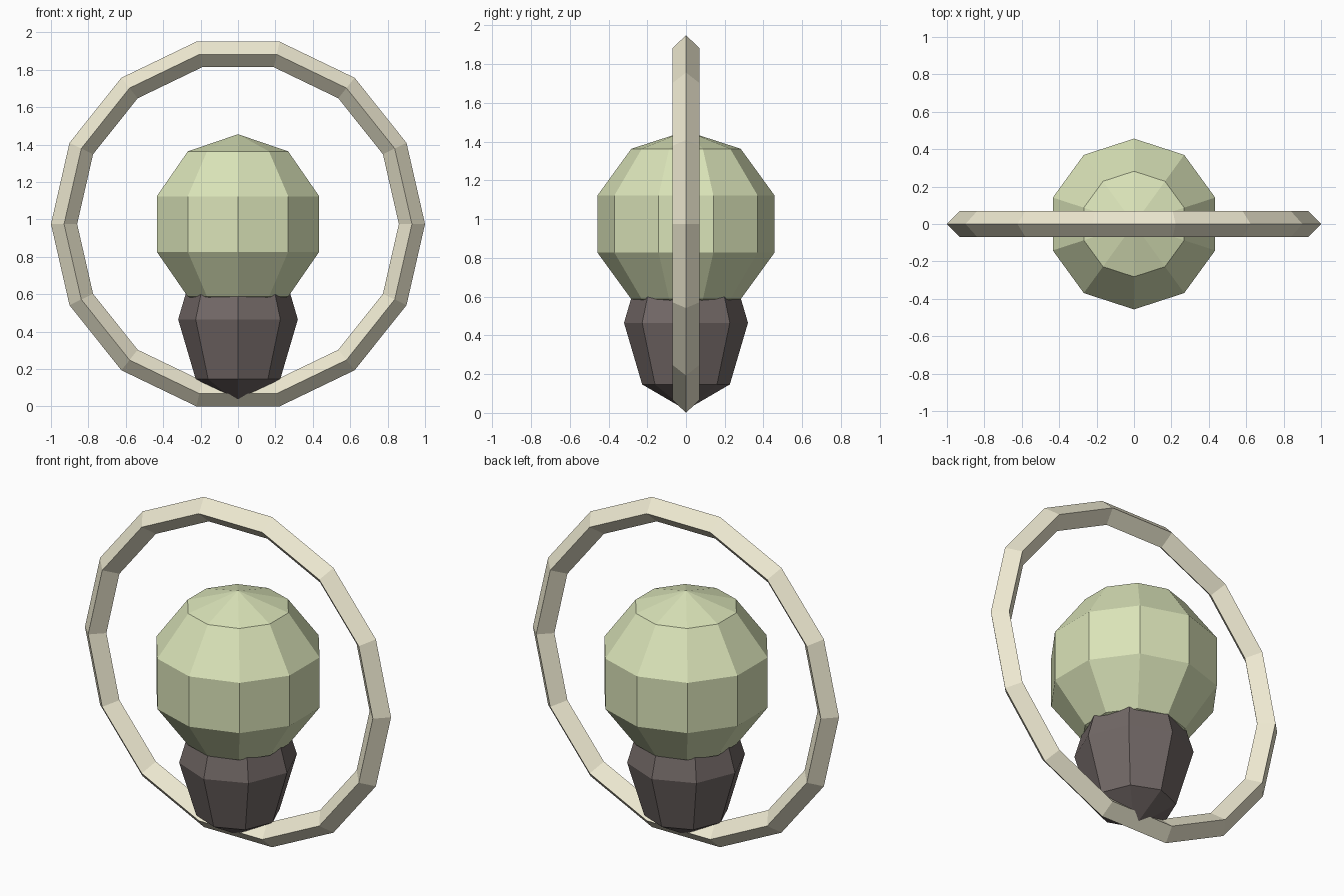
import bpy
from math import pi, cos

if "Cube" in bpy.data.objects:
    bpy.data.objects.remove(bpy.data.objects["Cube"])

RING_R, RING_T = 0.93, 0.07
CENTRE_Z = (RING_R + RING_T) * cos(pi / 14)   # ring rests on a flat side


def finish(name, colour):
    ob = bpy.context.object
    ob.name = name
    mat = bpy.data.materials.new(name + "_colour")
    mat.diffuse_color = (*colour, 1)
    mat.use_nodes = True
    mat.node_tree.nodes["Principled BSDF"].inputs["Base Color"].default_value = mat.diffuse_color
    ob.data.materials.append(mat)
    bpy.ops.object.shade_flat()
    return ob


def ball(name, sides, rings, radius, half_height, z, colour):
    bpy.ops.mesh.primitive_uv_sphere_add(segments=sides, ring_count=rings,
                                         radius=1, location=(0, 0, z))
    ob = finish(name, colour)
    ob.scale = (radius, radius, half_height)
    bpy.ops.object.transform_apply(location=False, rotation=False, scale=True)
    return ob


# Upright hoop with a diamond cross-section
bpy.ops.mesh.primitive_torus_add(major_segments=14, minor_segments=4,
                                 major_radius=RING_R, minor_radius=RING_T,
                                 location=(0, 0, CENTRE_Z), rotation=(pi / 2, 0, 0))
finish("hoop", (0.86, 0.82, 0.64))

# Round bulb in the middle of the hoop
ball("bulb", 10, 5, 0.48, 0.48, CENTRE_Z, (0.70, 0.77, 0.48))

# Tall dark socket joining bulb to hoop
ball("socket", 8, 4, 0.32, 0.45, 0.465, (0.17, 0.14, 0.135))
